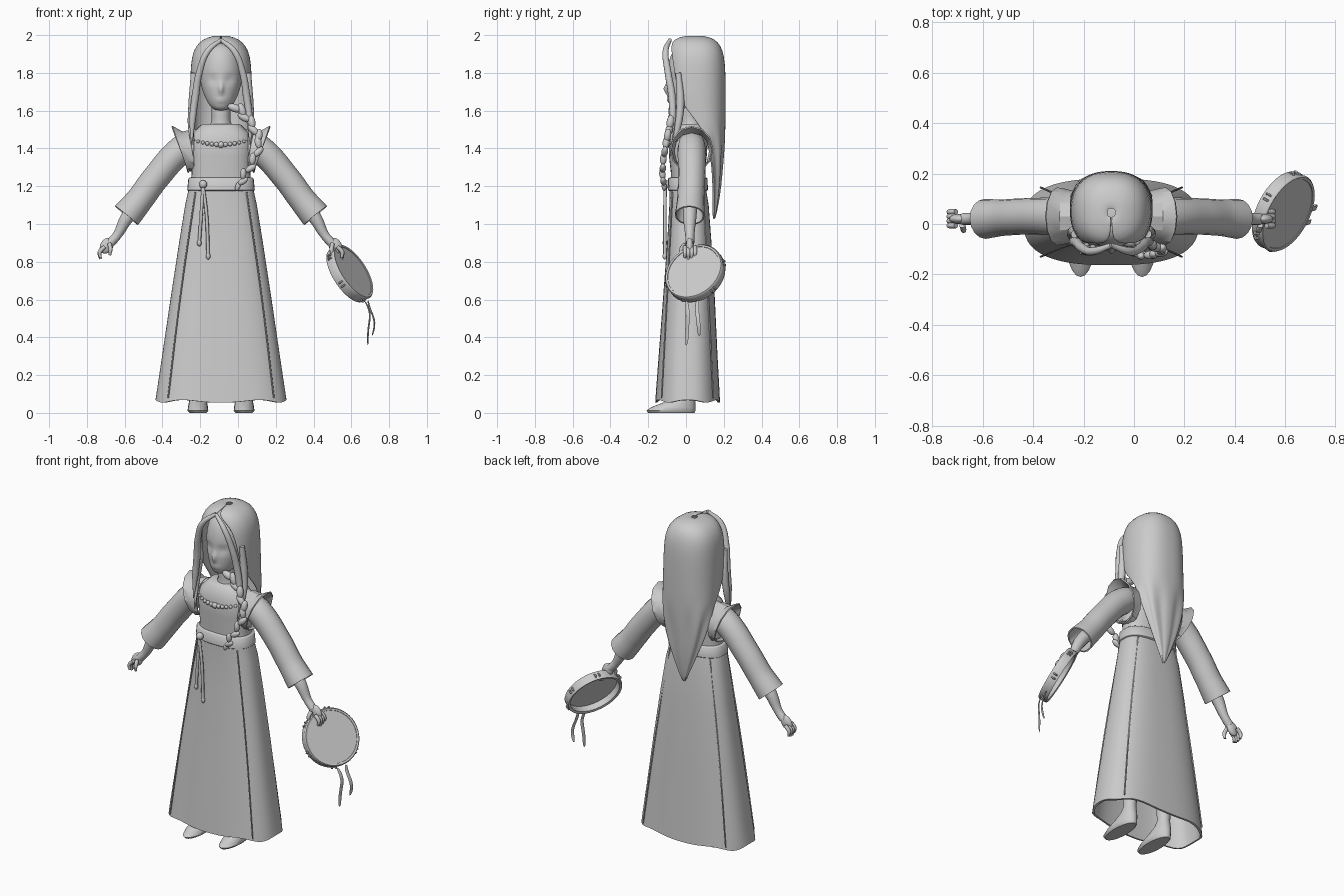
import bpy, bmesh, math
from mathutils import Vector

if "Cube" in bpy.data.objects:
    bpy.data.objects.remove(bpy.data.objects["Cube"], do_unlink=True)

CX = -0.09  # body axis
clay = bpy.data.materials.new("plain_grey")
clay.use_nodes = True
clay.diffuse_color = (0.6, 0.6, 0.6, 1)
clay.node_tree.nodes["Principled BSDF"].inputs["Base Color"].default_value = (0.6, 0.6, 0.6, 1)


def finish(obj, angle=50, solid=0, subsurf=0):
    """Apply modifiers, material and smooth shading."""
    bpy.ops.object.select_all(action='DESELECT')
    obj.select_set(True)
    bpy.context.view_layer.objects.active = obj
    if solid:
        m = obj.modifiers.new("thickness", 'SOLIDIFY')
        m.thickness, m.offset = solid, -1
    if subsurf:
        obj.modifiers.new("smooth", 'SUBSURF').levels = subsurf
    bpy.ops.object.convert(target='MESH')
    obj.data.materials.clear()
    obj.data.materials.append(clay)
    bpy.ops.object.shade_smooth_by_angle(angle=math.radians(angle))
    return obj


def mesh_object(name, bm, **kw):
    bmesh.ops.recalc_face_normals(bm, faces=bm.faces)
    mesh = bpy.data.meshes.new(name)
    bm.to_mesh(mesh)
    bm.free()
    obj = bpy.data.objects.new(name, mesh)
    bpy.context.collection.objects.link(obj)
    return finish(obj, **kw)


def skin(name, rows, closed=True, caps=(True, True), **kw):
    """Bridge rows of points into a surface."""
    bm = bmesh.new()
    grid = [[bm.verts.new(p) for p in row] for row in rows]
    n = len(rows[0])
    for a, b in zip(grid, grid[1:]):
        for i in range(n if closed else n - 1):
            j = (i + 1) % n
            bm.faces.new((a[i], a[j], b[j], b[i]))
    for cap, row in zip(caps, (grid[0], grid[-1])):
        if cap and closed:
            bm.faces.new(row)
    return mesh_object(name, bm, **kw)


def oval(z, rx, front, back, cx=CX, n=32, power=1.0, wave=0.0):
    cy, ry, pts = (front + back) / 2, (back - front) / 2, []
    for i in range(n):
        t = math.tau * i / n
        c, s = math.cos(t), math.sin(t)
        pts.append((cx + rx * math.copysign(abs(c) ** power, c),
                    cy + ry * math.copysign(abs(s) ** power, s),
                    z + wave * math.cos(6 * t)))
    return pts


def tube(name, points, radii, res=4, closed_ends=True, solid=0):
    """Round tube through points with a radius at each."""
    cu = bpy.data.curves.new(name, 'CURVE')
    cu.dimensions, cu.bevel_depth, cu.bevel_resolution = '3D', 1, res
    cu.use_fill_caps, cu.resolution_u = closed_ends, 6
    sp = cu.splines.new('BEZIER')
    sp.bezier_points.add(len(points) - 1)
    for bp, p, r in zip(sp.bezier_points, points, radii):
        bp.co, bp.radius = p, r
        bp.handle_left_type = bp.handle_right_type = 'AUTO'
    obj = bpy.data.objects.new(name, cu)
    bpy.context.collection.objects.link(obj)
    finish(obj)
    return finish(obj, solid=solid) if solid else obj


def ball(name, loc, size, direction=None, seg=16):
    bm = bmesh.new()
    bmesh.ops.create_uvsphere(bm, u_segments=seg, v_segments=seg // 2, radius=1)
    obj = mesh_object(name, bm)
    obj.location, obj.scale = loc, size
    if direction:
        obj.rotation_euler = Vector(direction).to_track_quat('Z', 'Y').to_euler()
    return obj


# Head with softly modelled face
head = skin("head", [oval(*r, n=24) for r in (
    (1.6, .03, -.07, 0), (1.625, .062, -.09, .05), (1.68, .092, -.1, .12), (1.75, .112, -.102, .16),
    (1.83, .118, -.1, .17), (1.91, .1, -.08, .15), (1.96, .055, -.03, .1))], subsurf=2)
for v in head.data.vertices:
    if v.co.y < -0.02:
        dx, z = v.co.x - CX, v.co.z
        bump = lambda x, h, w, t: math.exp(-((dx - x) / w) ** 2 - ((z - h) / t) ** 2)
        v.co.y += .012 * (bump(.045, 1.765, .03, .02) + bump(-.045, 1.765, .03, .02))
        v.co.y -= .02 * bump(0, 1.715, .014, .025) + .007 * bump(0, 1.655, .03, .01)
tube("neck", [(CX, .03, 1.48), (CX, .02, 1.55), (CX, .02, 1.65)], (.07, .05, .05))

# Long hair: open at the face, tapering to a point behind
hair_rows = []
for z, rx, front, back, gap in (
        (2.0, .015, .03, .06, 0), (1.99, .07, -.04, .13, 1), (1.965, .115, -.08, .17, 4),
        (1.92, .147, -.1, .195, 32), (1.85, .16, -.11, .207, 44), (1.75, .163, -.11, .21, 52),
        (1.66, .165, -.1, .21, 58), (1.58, .165, -.08, .21, 75), (1.5, .165, -.04, .208, 92),
        (1.4, .155, 0, .2, 100), (1.3, .13, .05, .192, 104), (1.2, .09, .08, .185, 104),
        (1.1, .045, .11, .17, 104), (1.02, .008, .14, .155, 104)):
    row, cy, ry = [], (front + back) / 2, (back - front) / 2
    for i in range(49):
        t = math.radians(-90 + gap + (360 - 2 * gap) * i / 48)
        k = 1 + (.05 * math.sin(9 * t) if z < 1.45 else 0)
        c, s = math.cos(t), math.sin(t)
        row.append((CX + rx * k * math.copysign(abs(c) ** .85, c),
                    cy + ry * k * math.copysign(abs(s) ** .85, s), z))
    hair_rows.append(row)
skin("long_hair", hair_rows, closed=False, solid=.014, subsurf=1)

# Front locks framing the face
for side, label in ((1, "left"), (-1, "right")):
    tube(label + "_hair_lock", [(CX, -.085, 1.975), (CX + side * .07, -.108, 1.915), (CX + side * .115, -.095, 1.8),
         (CX + side * .135, -.075, 1.68), (CX + side * .15, -.07, 1.56), (CX + side * .155, -.08, 1.42)],
         (.01, .016, .018, .02, .018, .003))
    tube(label + "_side_lock", [(CX + side * .145, -.04, 1.8), (CX + side * .15, -.03, 1.65),
         (CX + side * .158, -.04, 1.53), (CX + side * .145, -.085, 1.36)], (.015, .022, .018, .003))

# Braid over the left shoulder
path = [Vector(p) for p in ((-.01, -.07, 1.62), (.04, -.075, 1.57), (.09, -.09, 1.5), (.115, -.105, 1.43),
                            (.085, -.12, 1.34), (.035, -.125, 1.26), (0, -.115, 1.2))]
k = 0
for a, b in zip(path, path[1:]):
    for f in (0, .5):
        flip = 1 if k % 2 else -1
        d = (b - a).normalized()
        r = .027 - .0006 * k
        ball("braid_knot", a.lerp(b, f) + Vector((-d.z, 0, d.x)) * .009 * flip, (r * .8, r * .8, r * 1.5),
             d + Vector((d.z, 0, -d.x)) * .5 * flip)
        k += 1
ball("braid_tip", path[-1], (.014, .014, .026), (.4, 0, 1))

# Bodice, belt and skirt
skin("bodice", [oval(*r, power=.8) for r in (
    (1.18, .165, -.08, .1), (1.27, .155, -.08, .1), (1.36, .16, -.09, .11), (1.43, .165, -.09, .115),
    (1.48, .15, -.08, .11), (1.515, .115, -.06, .1), (1.53, .1, -.045, .09))])
skin("belt", [oval(*r, power=.8) for r in (
    (1.175, .172, -.09, .11), (1.18, .179, -.096, .116), (1.24, .173, -.094, .114), (1.245, .167, -.088, .108))])
skin("skirt", [oval(*r, n=72, power=.75) for r in (
    (1.19, .17, -.088, .105), (1.1, .19, -.088, .12), (.9, .222, -.1, .135), (.6, .268, -.122, .153),
    (.3, .312, -.145, .167), (.1, .342, -.16, .178))] + [oval(.062, .347, -.163, .18, n=72, power=.75, wave=.007)],
     caps=(True, False), solid=.012)
for side in (1, -1):
    for y0, y1 in ((-.072, -.13), (.09, .145)):
        tube("skirt_seam", [(CX + side * .135, y0, 1.17), (CX + side * .215, (y0 + y1) / 2, .62),
             (CX + side * .28, y1, .08)], (.004,) * 3, res=1)
ball("belt_knot", (-.185, -.105, 1.21), (.022, .02, .022))
for x, end in ((-.205, .9), (-.158, .83)):
    tube("belt_cord", [(-.185, -.11, 1.2), (-.18 + (x + .18) * .6, -.112, 1.05), (x, -.112, end)], (.009,) * 3, res=2)
    ball("cord_end", (x, -.112, end), (.012, .012, .018))

# Beads across the chest
for i in range(13):
    u = (i - 6) / 6
    r = .008 + .006 * (1 - abs(u)) + (.003 if i == 6 else 0)
    ball("bead", (CX + u * .145, -.094 + .045 * abs(u) ** 3, 1.42 + .025 * u * u), (r, r, r), seg=12)

# Arms, sleeves, shoulder ruffles and shoes, built on both sides
for side, label in ((1, "left"), (-1, "right")):
    X = lambda d: CX + side * d
    tube(label + "_sleeve", [(X(.1), .03, 1.45), (X(.2), .03, 1.4), (X(.345), .03, 1.245), (X(.43), .025, 1.13),
         (X(.5), .02, 1.045)], (.06, .075, .072, .072, .079), res=6, closed_ends=False, solid=.008)
    tube(label + "_forearm", [(X(.42), .025, 1.13), (X(.5), .02, 1.03), (X(.55), .02, .94), (X(.585), .02, .9)],
         (.04, .035, .024, .024))
    rings = []
    for top, low, depth in (((.15, 1.5), (.14, 1.27), .1), ((.205, 1.49), (.165, 1.28), .11),
                            ((.258, 1.52), (.172, 1.27), .115)):
        ring = []
        for i in range(12):
            c, s = math.cos(math.tau * i / 12), math.sin(math.tau * i / 12)
            ring.append((X((top[0] + low[0]) / 2 + (top[0] - low[0]) / 2 * c), .03 + depth * s,
                         (top[1] + low[1]) / 2 + (top[1] - low[1]) / 2 * c))
        rings.append(ring)
    skin(label + "_shoulder_ruffle", rings, caps=(False, False), solid=.008, angle=30)
    skin(label + "_shoe", [oval(*r, cx=X(.122), n=20) for r in (
        (0, .045, -.2, .045), (.012, .055, -.21, .05), (.03, .053, -.185, .05), (.055, .048, -.12, .05),
        (.085, .042, -.06, .045), (.12, .036, -.035, .04), (.45, .05, -.05, .06))])
    # Hand: palm, four fingers, thumb
    ball(label + "_palm", (X(.605), .02, .885), (.02, .034, .045), (-side * .5, 0, .8))
    for i in range(4):
        y = -.006 + .018 * i
        drop = .81 + .008 * abs(i - 1.5)
        tube(label + "_finger", [(X(.615), y, .88), (X(.642), y, .85), (X(.638), y, drop)], (.011, .011, .007), res=2)
    tube(label + "_thumb", [(X(.59), -.005, .895), (X(.585), -.025, .865), (X(.588), -.022, .835)],
         (.012, .011, .007), res=2)

# Tambourine in the left hand, tilted outward
normal = Vector((.76, -.4, .5)).normalized()
turn = normal.to_track_quat('Z', 'Y').to_matrix()
centre = Vector((.61, .04, .75))


def on_drum(t, r, h):
    return centre + turn @ Vector((r * math.cos(t), r * math.sin(t), h))


profile = ((.148, -.045), (.162, -.05), (.166, -.04), (.162, -.025), (.166, -.004), (.16, .004),
           (.15, .002), (.148, -.006), (.148, -.045))
skin("tambourine_rim", [[on_drum(math.tau * i / 40, r, h) for i in range(40)] for r, h in profile], caps=(False, False))
skin("drum_skin", [[on_drum(math.tau * i / 40, .154, h) for i in range(40)] for h in (-.008, -.001)])
for i in range(6):
    for off in (-.07, .07):
        t = math.tau * i / 6 + .4 + off
        tube("jingle", [on_drum(t, .16, -.036), on_drum(t, .172, -.026), on_drum(t, .16, -.012)], (.005,) * 3, res=1)

# Ribbons hanging from the drum
for pts in (((.67, 0, .6), (.71, .01, .53), (.69, .005, .45), (.69, 0, .35)),
            ((.69, .06, .6), (.7, .055, .55), (.735, .065, .48), (.71, .07, .4))):
    ribbon = [[Vector(p) + Vector((.004 * s, .011 * s, 0)) for s in (-1, 1)] for p in pts]
    skin("ribbon", ribbon, closed=False, solid=.006, subsurf=2)
